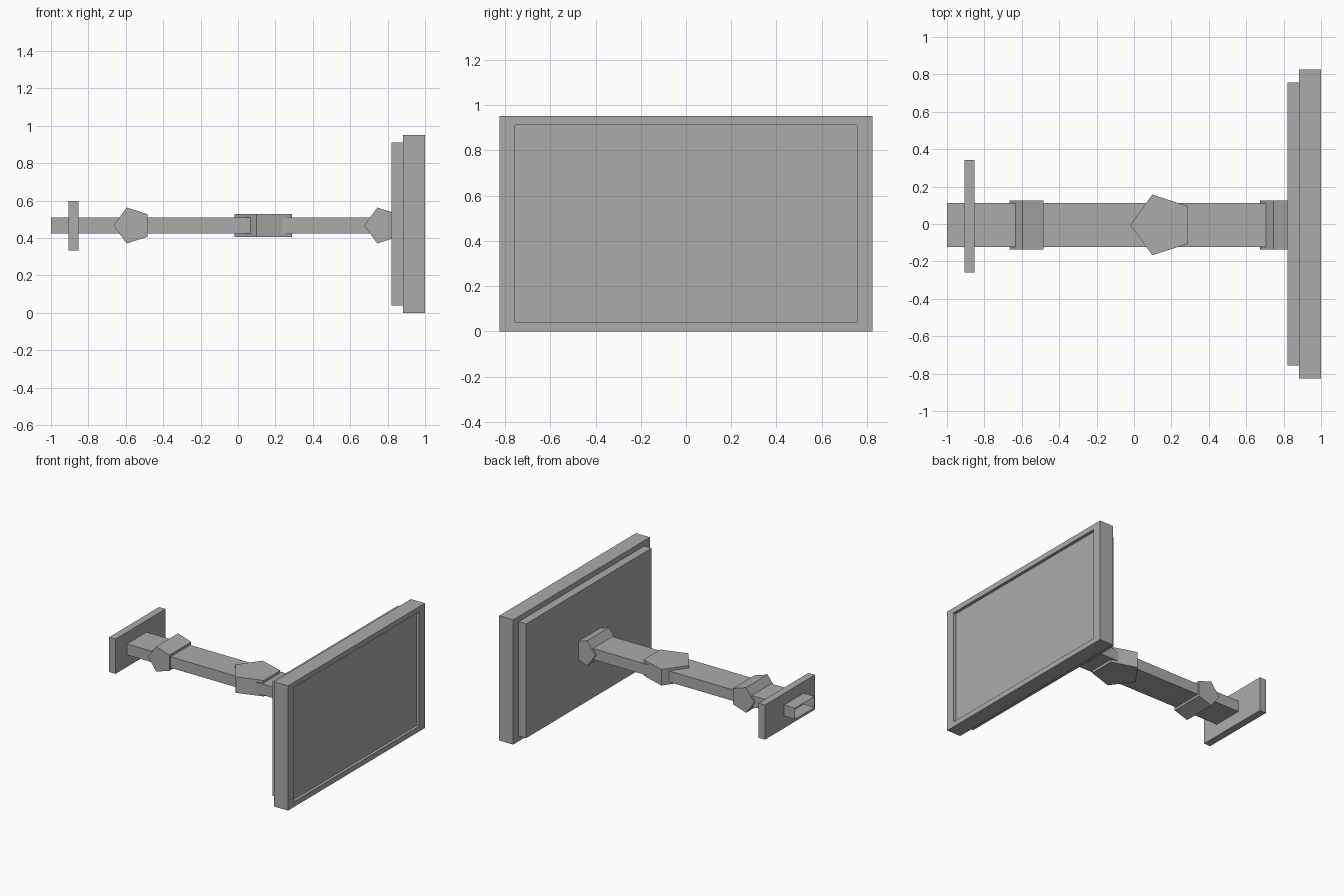
import bpy
import bmesh
from mathutils import Vector

cube = bpy.data.objects.get("Cube")
if cube:
    bpy.data.objects.remove(cube, do_unlink=True)

grey = bpy.data.materials.new("mid_grey")
grey.use_nodes = True
GREY = (0.41, 0.41, 0.41, 1.0)
grey.diffuse_color = GREY
grey.node_tree.nodes["Principled BSDF"].inputs["Base Color"].default_value = GREY


def finish(name, bm):
    mesh = bpy.data.meshes.new(name)
    bmesh.ops.recalc_face_normals(bm, faces=bm.faces)
    bm.to_mesh(mesh)
    bm.free()
    mesh.materials.append(grey)
    obj = bpy.data.objects.new(name, mesh)
    bpy.context.collection.objects.link(obj)
    return obj


def box_bm(lo, hi):
    lo, hi = Vector(lo), Vector(hi)
    bm = bmesh.new()
    bmesh.ops.create_cube(bm, size=1)
    bmesh.ops.scale(bm, vec=hi - lo, verts=bm.verts)
    bmesh.ops.translate(bm, vec=(lo + hi) / 2, verts=bm.verts)
    return bm


def face_towards(bm, direction):
    bm.normal_update()
    return max(bm.faces, key=lambda f: f.normal.dot(Vector(direction)))


def prism(name, points, extrusion):
    bm = bmesh.new()
    face = bm.faces.new([bm.verts.new(p) for p in points])
    ext = bmesh.ops.extrude_face_region(bm, geom=[face], use_keep_orig=True)
    verts = [g for g in ext["geom"] if isinstance(g, bmesh.types.BMVert)]
    bmesh.ops.translate(bm, vec=extrusion, verts=verts)
    return finish(name, bm)


AXIS_Z, AXIS_Y = 0.467, -0.005

# Screen body with a shallow recessed display on the +x side
bm = box_bm((0.882, -0.825, 0), (1.0, 0.825, 0.952))
front = face_towards(bm, (1, 0, 0))
bmesh.ops.inset_region(bm, faces=[front], thickness=0.04, use_even_offset=True)
for v in front.verts:  # wider border at the sides than at top and bottom
    v.co.y = 0.757 if v.co.y > 0 else -0.757
ext = bmesh.ops.extrude_face_region(bm, geom=[front])
moved = [g for g in ext["geom"] if isinstance(g, bmesh.types.BMVert)]
bmesh.ops.translate(bm, vec=(-0.022, 0, 0), verts=moved)
if front.is_valid:
    bmesh.ops.delete(bm, geom=[front], context='FACES_ONLY')
finish("screen_frame", bm)

# Back housing
finish("screen_back", box_bm((0.82, -0.757, 0.04), (0.882, 0.757, 0.912)))

# Wall plate
finish("wall_plate", box_bm((-0.907, -0.259, 0.332), (-0.852, 0.343, 0.597)))

# Arm tube, open at the wall end
bm = box_bm((-1.0, AXIS_Y - 0.118, AXIS_Z - 0.042), (0.76, AXIS_Y + 0.118, AXIS_Z + 0.042))
bmesh.ops.delete(bm, geom=[face_towards(bm, (-1, 0, 0))], context='FACES_ONLY')
finish("arm", bm)

# Five-sided tilt joints lying across the arm
for name, x in (("wall_tilt_joint", -0.665), ("screen_tilt_joint", 0.675)):
    outline = [(0, 0), (0.07, 0.096), (0.182, 0.06), (0.182, -0.06), (0.07, -0.096)]
    width = 0.262
    prism(name, [(x + a, AXIS_Y - width / 2, AXIS_Z + b) for a, b in outline], (0, width, 0))

# Five-sided upright swivel joint in the middle
outline = [(-0.02, 0), (0.098, 0.162), (0.29, 0.1), (0.29, -0.1), (0.098, -0.162)]
prism("swivel_joint", [(a, AXIS_Y + b, AXIS_Z - 0.061) for a, b in outline], (0, 0, 0.122))
